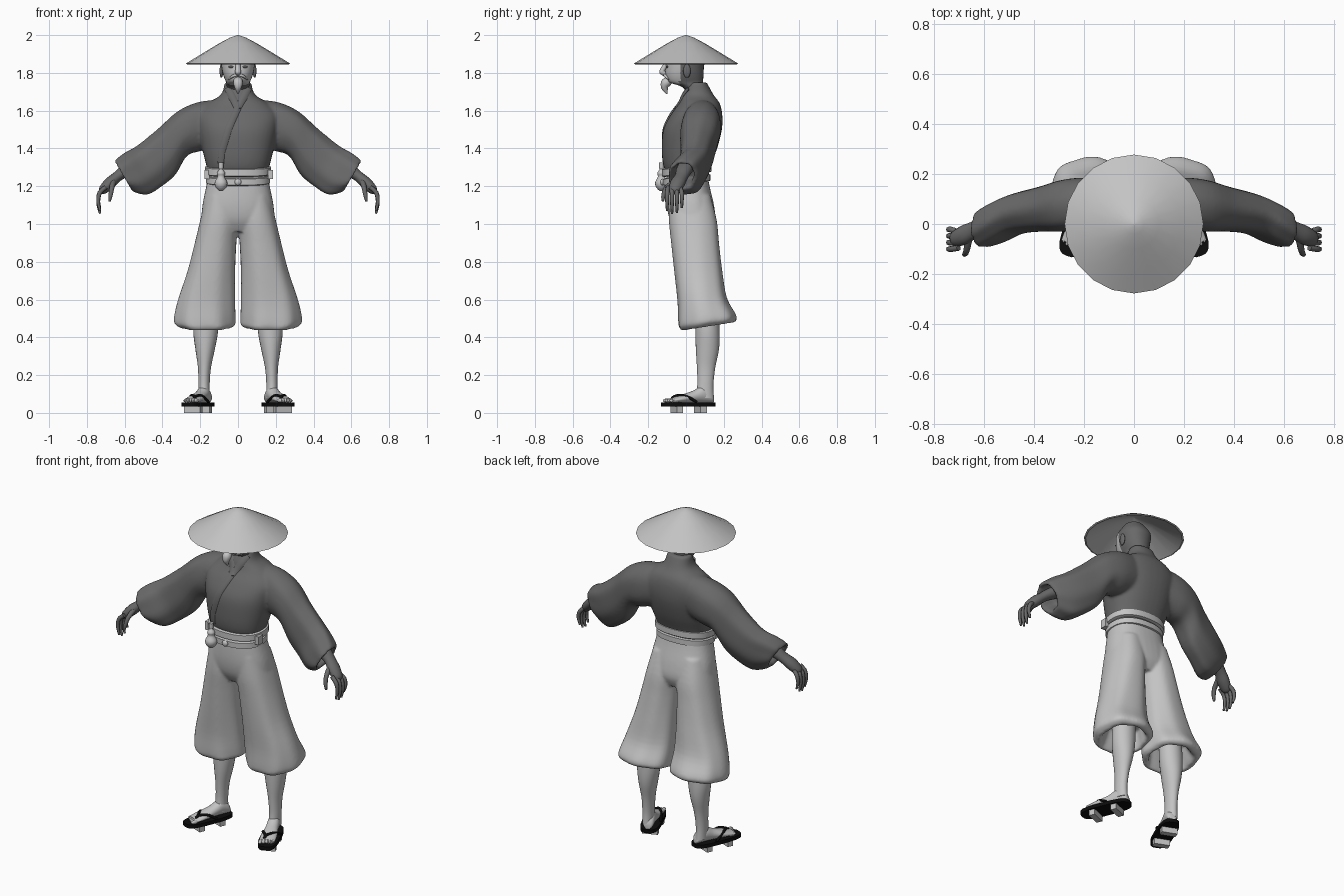
import bpy, bmesh
from math import sin, cos, pi, radians, copysign
from mathutils import Vector, Matrix
from mathutils.bvhtree import BVHTree

cube = bpy.data.objects.get("Cube")
if cube:
    bpy.data.objects.remove(cube)


def material(name, value):
    mat = bpy.data.materials.new(name)
    mat.use_nodes = True
    mat.diffuse_color = (value, value, value, 1)
    shader = next(n for n in mat.node_tree.nodes if n.type == 'BSDF_PRINCIPLED')
    shader.inputs["Base Color"].default_value = mat.diffuse_color
    return mat


light = material("light grey", .55)
dark = material("dark grey", .14)
black = material("black", .004)


# Ring builders: each ring is a centre and two half-axes
def flat(z, x0, x1, y0, y1, tilt=0):
    return (Vector(((x0 + x1) / 2, (y0 + y1) / 2, z)),
            Vector(((x1 - x0) / 2, 0, 0)), Vector((0, (y1 - y0) / 2, tilt)))


def wide(z, x, y0, y1, tilt=0):
    return flat(z, -x, x, y0, y1, tilt)


def slanted(tx, tz, bx, bz, y0, y1):
    top, low = Vector((tx, 0, tz)), Vector((bx, 0, bz))
    return ((top + low) / 2 + Vector((0, (y0 + y1) / 2, 0)),
            (top - low) / 2, Vector((0, (y1 - y0) / 2, 0)))


def blend(a, b, c, d, t):
    return (b * 2 + (c - a) * t + (a * 2 - b * 5 + c * 4 - d) * t * t
            + (b * 3 - a - c * 3 + d) * t ** 3) / 2


def loft(bm, rings, seg=24, steps=4, power=2, fold=0, waves=7):
    """Skin a smooth closed surface through the rings."""
    last = len(rings) - 1
    dense = []
    for i in range(last):
        four = [rings[max(0, min(last, i + k))] for k in (-1, 0, 1, 2)]
        for s in range(steps):
            dense.append([blend(*axis, s / steps) for axis in zip(*four)])
    dense.append(rings[-1])
    loops = []
    for n, (c, u, v) in enumerate(dense):
        loop = []
        for k in range(seg):
            a = 2 * pi * k / seg
            grow = 1 + fold * (n / len(dense)) * sin(waves * a + n * .12)
            p, q = (copysign(abs(f) ** (2 / power), f) * grow for f in (cos(a), sin(a)))
            loop.append(bm.verts.new(c + u * p + v * q))
        loops.append(loop)
    for a, b in zip(loops, loops[1:]):
        for k in range(seg):
            bm.faces.new((a[k - 1], a[k], b[k], b[k - 1]))
    bm.faces.new(loops[0][::-1])
    bm.faces.new(loops[-1])


def tube(bm, path, squash=1, ref=(0, 1, 0), seg=10, steps=4):
    """Round limb through points given as x, y, z, radius."""
    pts = [Vector(p[:3]) for p in path]
    rings = []
    for i, p in enumerate(pts):
        along = pts[min(i + 1, len(pts) - 1)] - pts[max(i - 1, 0)]
        u = along.cross(Vector(ref)).normalized()
        v = along.cross(u).normalized()
        rings.append((p, u * path[i][3], v * path[i][3] * squash))
    loft(bm, rings, seg, steps)


def box(bm, centre, size):
    bmesh.ops.create_cube(bm, size=1, matrix=Matrix.Translation(centre) @ Matrix.Diagonal((*size, 1)))


def ball(bm, centre, size):
    bmesh.ops.create_uvsphere(bm, u_segments=14, v_segments=10, radius=1,
                              matrix=Matrix.Translation(centre) @ Matrix.Diagonal((*size, 1)))


def mirror(bm):
    copy = bmesh.ops.duplicate(bm, geom=bm.verts[:] + bm.edges[:] + bm.faces[:])["geom"]
    verts = [g for g in copy if isinstance(g, bmesh.types.BMVert)]
    bmesh.ops.scale(bm, vec=(-1, 1, 1), verts=verts)


def finish(name, bm, *mats, pair=False, voxel=0, soften=6, angle=50):
    if pair:
        mirror(bm)
    bmesh.ops.recalc_face_normals(bm, faces=bm.faces[:])
    mesh = bpy.data.meshes.new(name)
    bm.to_mesh(mesh)
    bm.free()
    obj = bpy.data.objects.new(name, mesh)
    bpy.context.collection.objects.link(obj)
    for mat in mats:
        mesh.materials.append(mat)
    bpy.ops.object.select_all(action='DESELECT')
    obj.select_set(True)
    bpy.context.view_layer.objects.active = obj
    if voxel:
        remesh = obj.modifiers.new("union", 'REMESH')
        remesh.mode, remesh.voxel_size, remesh.use_smooth_shade = 'VOXEL', voxel, True
        smooth = obj.modifiers.new("soften", 'SMOOTH')
        smooth.iterations = soften
    else:
        bpy.ops.object.shade_smooth_by_angle(angle=radians(angle))
    return obj


# Straw hat, hollow underneath
bm = bmesh.new()
profile = [(.004, 1.985), (.1, 1.938), (.268, 1.845), (.277, 1.849),
           (.19, 1.902), (.1, 1.956), (.04, 1.988), (.004, 2)]
loft(bm, [wide(z, r, -r, r) for r, z in profile], seg=20, steps=1)
finish("straw_hat", bm, light)

# Head with a lighter face
bm = bmesh.new()
loft(bm, [wide(1.62, .06, .02, .12), wide(1.7, .058, 0, .1), wide(1.73, .06, -.03, .095),
          wide(1.75, .063, -.09, .09), wide(1.78, .075, -.106, .092), wide(1.82, .085, -.108, .094),
          wide(1.87, .087, -.1, .094), wide(1.93, .05, -.06, .05)], seg=32, power=2.2)
for f in bm.faces:
    c = f.calc_center_median()
    f.material_index = int(c.y < -.035 and c.z > 1.725)
finish("head", bm, dark, light)

bm = bmesh.new()
tube(bm, [(0, -.095, 1.86, .012), (0, -.118, 1.825, .014), (0, -.126, 1.805, .016), (0, -.105, 1.79, .012)], ref=(1, 0, 0))
finish("nose", bm, light)
bm = bmesh.new()
tube(bm, [(0, -.085, 1.765, .022), (0, -.108, 1.745, .026), (0, -.113, 1.72, .018), (0, -.1, 1.688, .003)], ref=(1, 0, 0))
finish("beard", bm, light)
bm = bmesh.new()
tube(bm, [(0, -.113, 1.788, .007), (.025, -.11, 1.784, .008), (.05, -.092, 1.765, .003)])
finish("moustache", bm, light, pair=True)
bm = bmesh.new()
ball(bm, (.036, -.1, 1.832), (.016, .006, .006))
finish("eyes", bm, dark, pair=True)
bm = bmesh.new()
ball(bm, (.088, .005, 1.81), (.01, .02, .036))
finish("ears", bm, dark, pair=True)

# Jacket: hollow sleeves merged with the torso
bm = bmesh.new()
loft(bm, [slanted(.08, 1.66, .1, 1.42, .01, .17), slanted(.21, 1.645, .2, 1.385, -.02, .185),
          slanted(.32, 1.595, .27, 1.36, -.03, .175), slanted(.42, 1.505, .33, 1.26, -.03, .15),
          slanted(.53, 1.415, .4, 1.2, -.04, .125), slanted(.6, 1.375, .48, 1.155, -.075, .095),
          slanted(.65, 1.335, .56, 1.175, -.095, .06), slanted(.64, 1.32, .56, 1.2, -.075, .04),
          slanted(.58, 1.35, .5, 1.24, -.05, .06)], seg=40, power=2.2, fold=.05)
mirror(bm)
loft(bm, [wide(1.24, .15, -.09, .11), wide(1.31, .168, -.12, .13), wide(1.4, .19, -.128, .165),
          wide(1.5, .21, -.12, .19), wide(1.58, .215, -.08, .192), wide(1.64, .16, -.035, .178),
          wide(1.685, .09, -.02, .145), wide(1.75, .07, .012, .11)], seg=40, power=2.3)
jacket = finish("jacket", bm, dark, voxel=.009)


# Lapels and collar folds laid on the jacket front
bpy.context.view_layer.update()
surface = BVHTree.FromObject(jacket, bpy.context.evaluated_depsgraph_get())


def lapel(name, path):
    bm = bmesh.new()
    hits = []
    for (x0, z0), (x1, z1) in zip(path, path[1:]):
        for k in range(8):
            t = k / 8
            start = Vector((x0 + (x1 - x0) * t, -1, z0 + (z1 - z0) * t))
            hit = surface.ray_cast(start, Vector((0, 1, 0)))[0]
            if hit:
                hits.append((*hit, .02))
    tube(bm, hits, squash=.35, ref=(0, 1, 0), seg=8, steps=1)
    bmesh.ops.rotate(bm, verts=bm.verts[:], cent=(0, 0, 0), matrix=Matrix.Identity(3))
    finish(name, bm, dark)


lapel("under_lapel", [(-.055, 1.72), (-.02, 1.65), (.0, 1.6)])
lapel("over_lapel", [(.055, 1.72), (.0, 1.61), (-.05, 1.5), (-.085, 1.38), (-.09, 1.31)])

# Hands: forearm, palm, four fingers and a thumb
bm = bmesh.new()
tube(bm, [(.5, .02, 1.33, .04), (.59, -.01, 1.285, .034), (.64, -.025, 1.25, .028), (.68, -.045, 1.215, .031),
          (.715, -.06, 1.18, .024), (.725, -.065, 1.165, .01)], squash=1.25, seg=14)
for i, drop in enumerate((.095, .11, .105, .08)):
    y = -.1 + i * .026
    tube(bm, [(.7, y * .8 - .015, 1.195, .012), (.732, y, 1.165, .012), (.74, y, 1.165 - drop * .5, .01),
              (.73, y, 1.165 - drop, .006)], seg=8)
tube(bm, [(.66, -.06, 1.225, .016), (.668, -.105, 1.19, .013), (.675, -.12, 1.15, .011), (.68, -.122, 1.12, .006)], seg=8)
finish("hands", bm, dark, pair=True)

# Wide trousers with hollow hems
bm = bmesh.new()
loft(bm, [flat(1.15, .01, .17, -.09, .13), flat(1.02, 0, .2, -.09, .163), flat(.9, .008, .228, -.078, .175),
          flat(.75, .014, .266, -.062, .192), flat(.6, .014, .315, -.045, .215, .01),
          flat(.5, .012, .337, -.042, .262, .02), flat(.468, .018, .325, -.036, .262, .02),
          flat(.462, .05, .29, -.01, .23, .02), flat(.56, .06, .25, .02, .18)], seg=48, power=2.25, fold=.035)
mirror(bm)
loft(bm, [wide(1.28, .155, -.1, .11), wide(1.2, .168, -.105, .125), wide(1.1, .188, -.102, .148),
          wide(1.02, .19, -.085, .155), wide(.96, .15, -.05, .13)], seg=40, power=2.4)
finish("trousers", bm, light, voxel=.008, soften=5)

# Sash in two bands, with knot and side pouches
bm = bmesh.new()
for z, tall, reach in ((1.283, .022, 0), (1.234, .02, -.006)):
    loft(bm, [wide(z + dz * tall, .176 + reach + grow, -.128 - reach - grow, .135 + reach + grow, .012)
              for dz, grow in ((-1, -.012), (-.8, 0), (.8, 0), (1, -.012))], seg=40, steps=1, power=2.3)
ball(bm, (0, -.125, 1.222), (.018, .012, .018))
for x in (-.165, .172):
    box(bm, (x, -.045, 1.262), (.026, .04, .05))
finish("sash", bm, light)

# Gourd hanging at the right hip
bm = bmesh.new()
gourd = [(.012, 1.176), (.03, 1.195), (.035, 1.22), (.02, 1.25), (.023, 1.27), (.01, 1.29), (.013, 1.295), (.013, 1.325)]
tube(bm, [(-.09, -.13, z, r * .95) for r, z in gourd], seg=16)
finish("gourd", bm, light)

# Lower legs
bm = bmesh.new()
loft(bm, [flat(.6, .1, .23, .05, .17), flat(.44, .105, .237, .05, .178), flat(.34, .122, .226, .052, .175),
          flat(.24, .143, .212, .058, .155), flat(.15, .15, .21, .06, .145), flat(.08, .148, .21, .05, .148)])
finish("lower_legs", bm, light, pair=True)

# Feet and wooden sandals, built straight then turned outwards
turn = Matrix.Translation((.212, .012, 0)) @ Matrix.Rotation(radians(22), 4, 'Z')


def turned(name, bm, mat):
    bm.transform(turn)
    finish(name, bm, mat, pair=True)


bm = bmesh.new()
loft(bm, [(Vector((0, y, .053 + h / 2)), Vector((w, 0, 0)), Vector((0, 0, h / 2))) for y, w, h in
          ((.14, .018, .03), (.125, .03, .06), (.08, .034, .09), (.03, .036, .065), (-.04, .045, .042), (-.1, .044, .024))])
for i in range(5):
    ball(bm, (-.034 + i * .017, -.108 + i * .006, .065), (.011 - i * .001, .024, .011))
turned("feet", bm, light)

bm = bmesh.new()
loft(bm, [wide(z, .055, -.15, .15) for z in (.034, .055)], steps=1, seg=32, power=3.2)
turned("sandal_boards", bm, black)
bm = bmesh.new()
for y in (-.065, .07):
    box(bm, (0, y, .018), (.09, .036, .036))
turned("sandal_teeth", bm, light)
bm = bmesh.new()
for s in (-1, 1):
    tube(bm, [(-.017, -.098, .06, .007), (-.013, -.075, .086, .008), (s * .032 - .004, -.03, .09, .008),
              (s * .05, .03, .056, .007)], ref=(0, 0, 1), seg=8)
turned("sandal_straps", bm, black)
